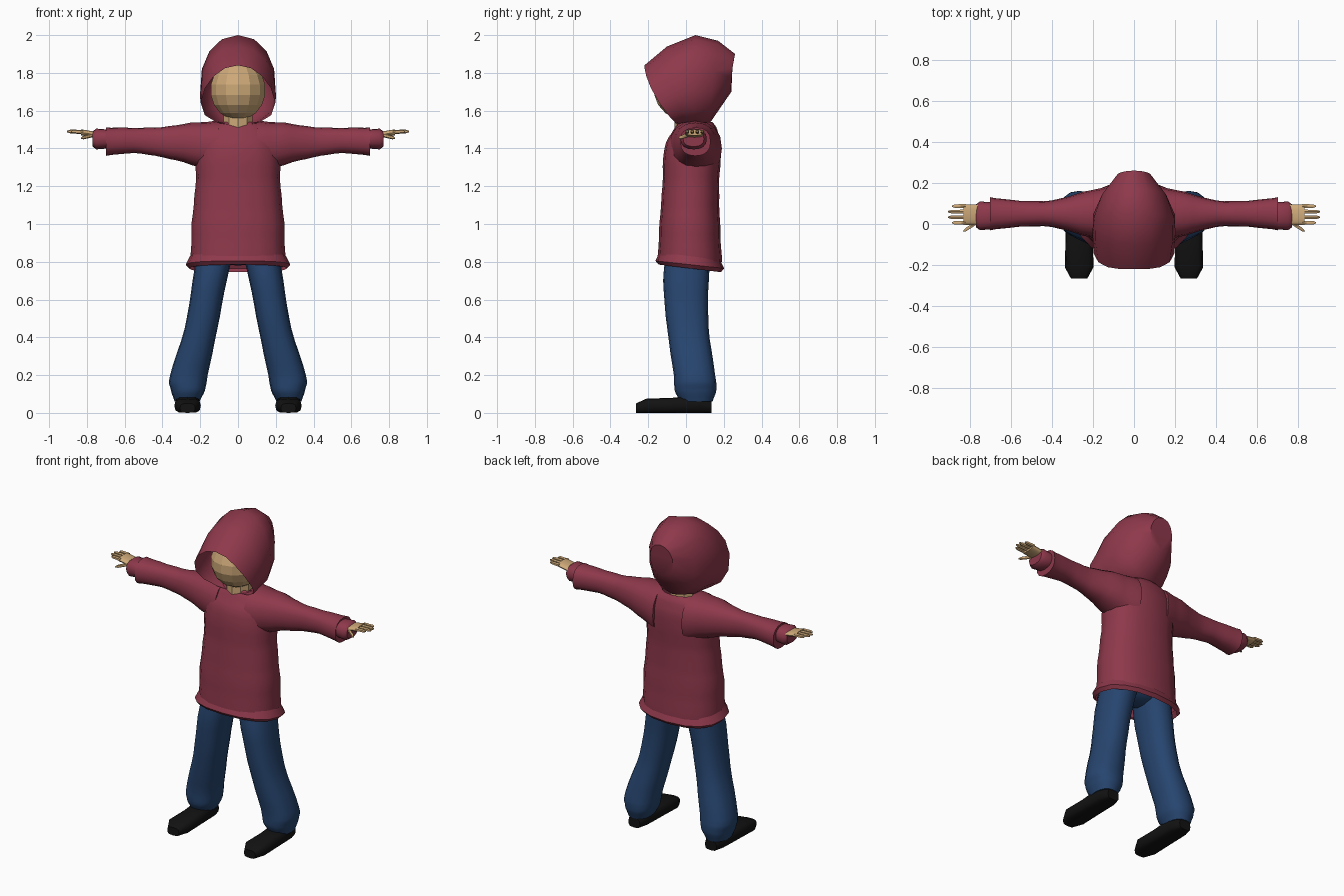
import bpy, bmesh
from math import sin, cos, pi, copysign, radians
from mathutils import Vector
from mathutils.geometry import interpolate_bezier

if "Cube" in bpy.data.objects:
    bpy.data.objects.remove(bpy.data.objects["Cube"], do_unlink=True)


def material(name, red, green, blue):
    m = bpy.data.materials.new(name)
    m.use_nodes = True
    m.diffuse_color = (red, green, blue, 1)
    m.node_tree.nodes["Principled BSDF"].inputs["Base Color"].default_value = m.diffuse_color
    return m


maroon = material("maroon cloth", .27, .04, .07)
denim = material("blue denim", .02, .06, .16)
skin = material("skin", .62, .4, .19)
black = material("black leather", .006, .006, .006)


def ring(centre, u, v, sides=16, power=.85):
    """Closed superellipse around a centre, spanned by half axes u and v."""
    points = []
    for i in range(sides):
        angle = 2 * pi * i / sides
        across, along = (copysign(abs(w) ** power, w) for w in (sin(angle), cos(angle)))
        points.append(Vector(centre) + Vector(u) * across + Vector(v) * along)
    return points


def level_ring(z, x, y, half_x, half_y, tilt=0):
    return ring((x, y, z), (half_x, 0, 0), (0, half_y, tilt))


def arm_ring(x, y, z, half_y, half_z):
    return ring((x, y, z), (0, half_y, 0), (0, 0, half_z))


def soften(rings, steps=5, fold=.008):
    """Curve smoothly through the key rings, with shallow cloth folds between them."""
    result = [rings[0]]
    last = len(rings) - 1
    for k in range(last):
        before, a, b, after = (rings[max(0, min(last, k + d))] for d in (-1, 0, 1, 2))
        lines = [interpolate_bezier(q, q + (r - p) / 6, r - (s - q) / 6, r, steps)
                 for p, q, r, s in zip(before, a, b, after)]
        for row in list(zip(*lines))[1:]:
            middle = sum(row, Vector()) / len(row)
            swell = 1 + fold * sin(2 * len(result))
            result.append([middle + (p - middle) * swell for p in row])
    return result


def shade(ob, angle):
    bpy.ops.object.select_all(action="DESELECT")
    ob.select_set(True)
    bpy.context.view_layer.objects.active = ob
    bpy.ops.object.shade_smooth_by_angle(angle=radians(angle))


def loft(name, rings, mat, start=True, end=True, mirror=False):
    """Skin a run of rings, closing either end when asked."""
    bm = bmesh.new()
    rows = [[bm.verts.new(p) for p in r] for r in rings]
    for a, b in zip(rows, rows[1:]):
        for i in range(len(a)):
            bm.faces.new((a[i - 1], a[i], b[i], b[i - 1]))
    if start:
        bm.faces.new(rows[0])
    if end:
        bm.faces.new(rows[-1])
    bmesh.ops.recalc_face_normals(bm, faces=bm.faces)
    mesh = bpy.data.meshes.new(name)
    bm.to_mesh(mesh)
    bm.free()
    mesh.materials.append(mat)
    ob = bpy.data.objects.new(name, mesh)
    bpy.context.collection.objects.link(ob)
    if mirror:
        ob.modifiers.new("Mirror", "MIRROR").use_mirror_merge = False
    shade(ob, 50)


def ball(name, centre, size, mat):
    bpy.ops.mesh.primitive_uv_sphere_add(segments=14, ring_count=9, location=centre)
    ob = bpy.context.object
    ob.name = name
    ob.scale = size
    ob.data.materials.append(mat)
    return ob


# Sweater body, open below, and its slanting hem band
body = [level_ring(z, 0, y, wide, deep) for z, y, wide, deep in (
    (.8, .02, .25, .17), (1, .02, .245, .16), (1.2, .025, .225, .15),
    (1.4, .035, .22, .15), (1.5, .05, .185, .115), (1.54, .05, .11, .09))]
loft("sweater_body", soften(body), maroon, start=False, end=False)
hem = [level_ring(z, 0, .02, wide, wide - .095, tilt=-.02)
       for z, wide in ((.765, .26), (.785, .277), (.83, .255))]
loft("sweater_hem", hem, maroon, start=False, end=False)

# Sleeves, with a loose fold hanging over each cuff
sleeve = [arm_ring(x, .05, z, deep, high) for x, z, deep, high in (
    (.1, 1.4, .14, .145), (.25, 1.425, .105, .11), (.4, 1.433, .065, .08),
    (.55, 1.442, .063, .067), (.7, 1.436, .08, .075))]
loft("sleeve", soften(sleeve, fold=.015), maroon, mirror=True)
cuff = [arm_ring(x, .04, 1.45, size + .015, size)
        for x, size in ((.69, .05), (.75, .055), (.77, .04))]
loft("cuff", cuff, maroon, mirror=True)

# Hood: each ring hangs from a crown point to a nape point, widest low at the front
hood = []
for k, (top_y, top_z, low_y, low_z, wide) in enumerate((
        (-.22, 1.84, -.04, 1.52, .19), (-.1, 1.94, 0, 1.52, .2), (.05, 2, .06, 1.52, .2),
        (.17, 1.97, .13, 1.54, .16), (.26, 1.9, .24, 1.7, .08))):
    top, low = Vector((0, top_y, top_z)), Vector((0, low_y, low_z))
    middle, half = (top + low) / 2, (top - low) / 2
    points = ring(middle, (wide, 0, 0), half, sides=14, power=.92)
    for p in points:
        droop = (p - middle).dot(half) / half.length_squared
        p.y -= .035 * (p.x / wide) ** 2 / (k + 1)
        p.x *= 1 - .25 * droop / (k + 1)
    hood.append(points)
loft("hood", hood, maroon, start=False)

# Faceted head and neck
ball("head", (0, 0, 1.71), (.15, .17, .16), skin)
bpy.ops.mesh.primitive_cylinder_add(vertices=10, radius=.08, depth=.12, location=(0, .02, 1.54))
neck = bpy.context.object
neck.name = "neck"
neck.data.materials.append(skin)

# Hands: flat palm, four fingers, thumb
loft("palm", [arm_ring(x, .045, z, .05, .016) for x, z in ((.74, 1.47), (.83, 1.485))],
     skin, mirror=True)


def finger(name, base, tip):
    a, b = Vector(base), Vector(tip)
    rings = [ring(a.lerp(b, t), (0, r, 0), (0, 0, r), sides=6)
             for t, r in ((0, .011), (.8, .01), (1, .004))]
    loft(name, rings, skin, mirror=True)


for i in range(4):
    y = .087 - .027 * i
    finger("finger", (.82, y, 1.487), (.915 - .02 * abs(i - 1.5), y, 1.49))
finger("thumb", (.77, .005, 1.47), (.83, -.035, 1.455))

# Trousers, spreading outwards to bunched ankles
leg = [level_ring(*key) for key in (
    (.9, .11, .02, .1, .12), (.7, .15, 0, .09, .12), (.45, .195, .01, .087, .11),
    (.2, .26, .045, .1, .11), (.12, .265, .05, .09, .11), (.06, .27, .055, .065, .085))]
loft("trouser_leg", soften(leg), denim, mirror=True)
shade(ball("trouser_seat", (0, .015, .88), (.2, .12, .1), denim), 50)

# Shoes, flat on the ground
shoe = [ring((.267, y, high / 2), (wide, 0, 0), (0, 0, high / 2), sides=12, power=.6)
        for y, wide, high in ((-.265, .04, .05), (-.21, .07, .075), (-.07, .066, .08),
                              (.07, .065, .095), (.135, .04, .06))]
loft("shoe", shoe, black, mirror=True)
